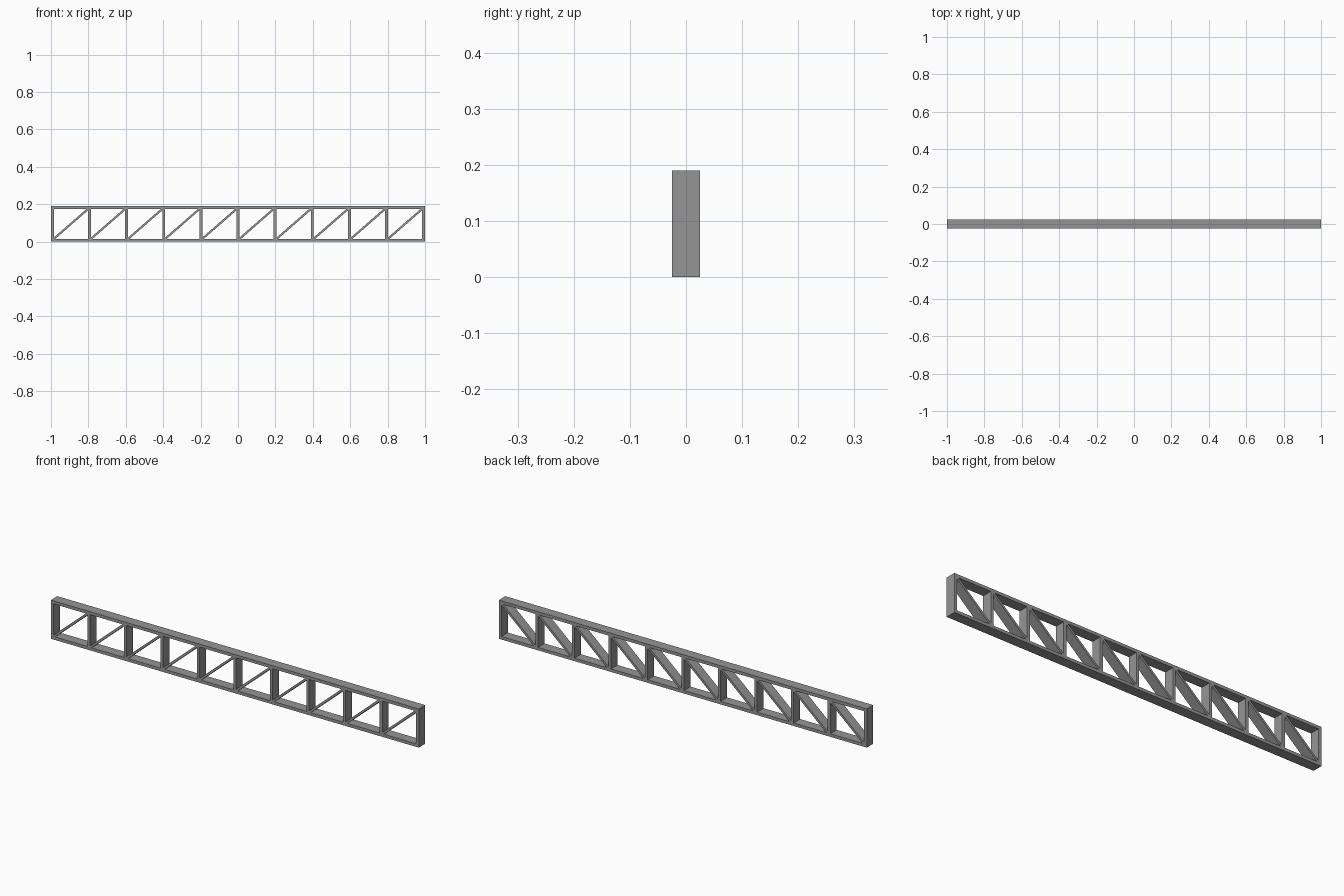
import bpy
from math import atan2, hypot
from mathutils import Matrix, Vector
import bmesh

LENGTH, HEIGHT, DEPTH = 2.0, 0.19, 0.05
BAR = 0.015          # thickness of chords and posts
BRACE = 0.011        # thickness of diagonals
BAYS = 10

cube = bpy.data.objects.get("Cube")
if cube:
    bpy.data.objects.remove(cube, do_unlink=True)

steel = bpy.data.materials.new("steel grey")
steel.use_nodes = True
colour = (0.30, 0.30, 0.30, 1)
steel.diffuse_color = colour
steel.node_tree.nodes["Principled BSDF"].inputs["Base Color"].default_value = colour


def member(name, start, end, thickness):
    """Rectangular bar between two (x, z) points, spanning the full depth."""
    dx, dz = end[0] - start[0], end[1] - start[1]
    centre = Vector(((start[0] + end[0]) / 2, 0, (start[1] + end[1]) / 2))
    matrix = (Matrix.Translation(centre)
              @ Matrix.Rotation(-atan2(dz, dx), 4, 'Y')
              @ Matrix.Diagonal((hypot(dx, dz), DEPTH, thickness, 1)))
    bm = bmesh.new()
    bmesh.ops.create_cube(bm, size=1, matrix=matrix)
    mesh = bpy.data.meshes.new(name)
    bm.to_mesh(mesh)
    bm.free()
    mesh.materials.append(steel)
    obj = bpy.data.objects.new(name, mesh)
    bpy.context.collection.objects.link(obj)
    return obj


half = LENGTH / 2
low, high = BAR, HEIGHT - BAR

# Top and bottom chords
member("bottom_chord", (-half, BAR / 2), (half, BAR / 2), BAR)
member("top_chord", (-half, HEIGHT - BAR / 2), (half, HEIGHT - BAR / 2), BAR)

# Upright posts, the end ones flush with the chord ends
bay = (LENGTH - BAR) / BAYS
posts = [-half + BAR / 2 + i * bay for i in range(BAYS + 1)]
for i, x in enumerate(posts):
    member(f"post_{i + 1}", (x, low), (x, high), BAR)

# Diagonal braces rising towards +x, ends buried in the corner joints
for i, (a, b) in enumerate(zip(posts, posts[1:])):
    member(f"diagonal_{i + 1}", (a + BAR / 2, low), (b - BAR / 2, high), BRACE)
